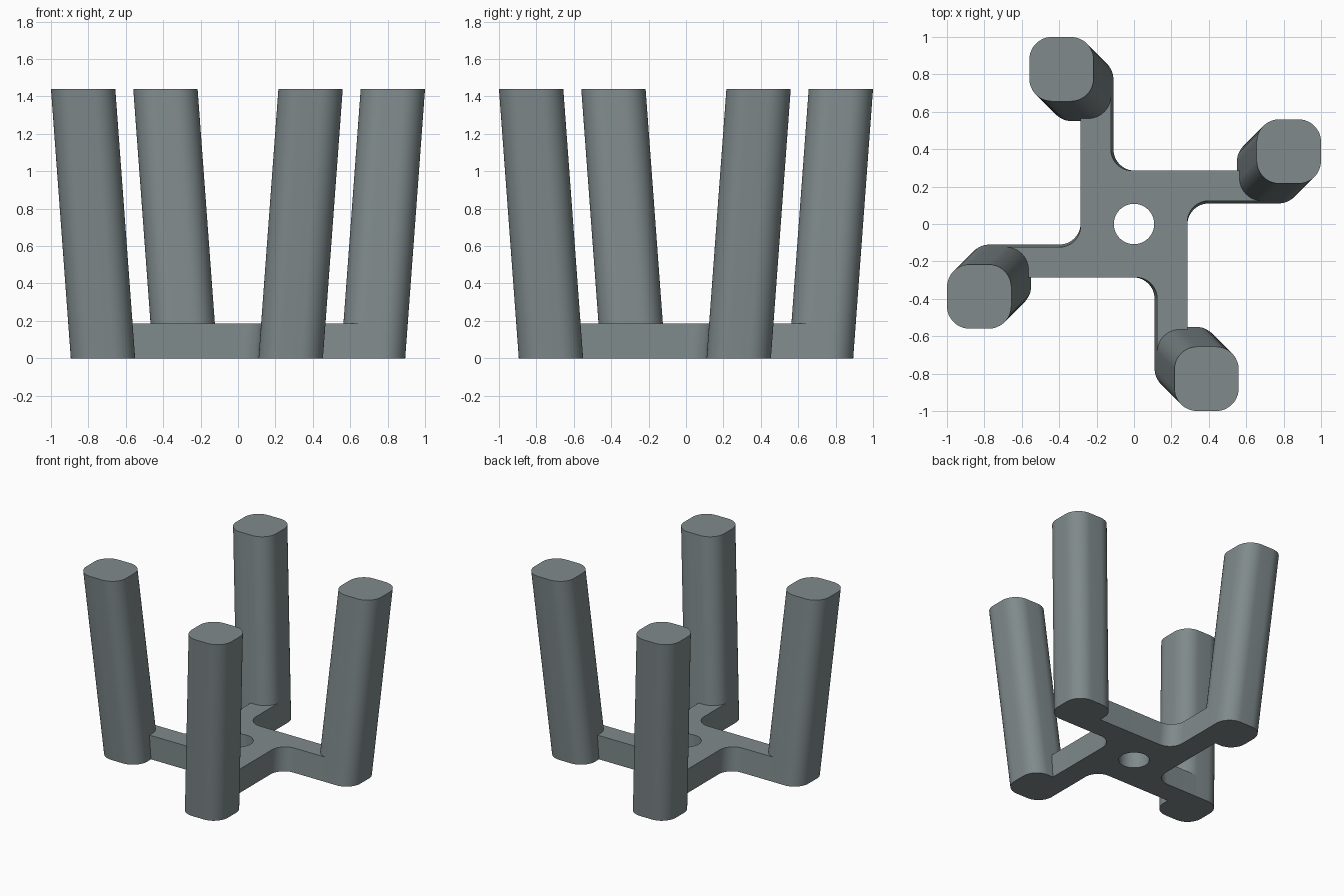
import bpy, bmesh, math
from mathutils import Matrix

if "Cube" in bpy.data.objects:
    bpy.data.objects.remove(bpy.data.objects["Cube"])

HEIGHT, LEAN, BASE_H = 1.44, 0.11, 0.185

grey = bpy.data.materials.new("slate grey")
grey.diffuse_color = (0.215, 0.255, 0.26, 1)
grey.use_nodes = True
grey.node_tree.nodes["Principled BSDF"].inputs["Base Color"].default_value = grey.diffuse_color


def loft(name, bottom, top, height):
    """Closed solid between two matching outlines."""
    bm = bmesh.new()
    lo = [bm.verts.new((x, y, 0)) for x, y in bottom]
    hi = [bm.verts.new((x, y, height)) for x, y in top]
    n = len(lo)
    for i in range(n):
        j = (i + 1) % n
        bm.faces.new((lo[i], lo[j], hi[j], hi[i]))
    bm.faces.new(lo[::-1])
    bm.faces.new(hi)
    bmesh.ops.recalc_face_normals(bm, faces=bm.faces)
    mesh = bpy.data.meshes.new(name)
    bm.to_mesh(mesh)
    bm.free()
    mesh.materials.append(grey)
    ob = bpy.data.objects.new(name, mesh)
    bpy.context.collection.objects.link(ob)
    return ob


def arc(cx, cy, r, a0, a1, n=12):
    return [(cx + r * math.cos(math.radians(a0 + (a1 - a0) * i / n)),
             cy + r * math.sin(math.radians(a0 + (a1 - a0) * i / n))) for i in range(n + 1)]


def select(ob):
    bpy.ops.object.select_all(action='DESELECT')
    ob.select_set(True)
    bpy.context.view_layer.objects.active = ob


def smooth(ob):
    select(ob)
    bpy.ops.object.shade_smooth_by_angle(angle=math.radians(30))


def pinwheel(shift):
    """Four offset arms with one filleted inner corner each."""
    r, side, inner, reach = 0.115, 0.285, 0.11 + shift, 0.70
    quarter = arc(side + r, inner - r, r, 180, 90) + [(reach, inner), (reach, side)]
    pts = []
    for k in range(4):
        c, s = round(math.cos(k * math.pi / 2)), round(math.sin(k * math.pi / 2))
        pts += [(c * x - s * y, s * x + c * y) for x, y in quarter]
    return pts


# Base with central hole
base = loft("base", pinwheel(0), pinwheel(LEAN * BASE_H / HEIGHT), BASE_H)
bpy.ops.mesh.primitive_cylinder_add(vertices=48, radius=0.108, depth=1)
cutter = bpy.context.object
cutter.hide_render = True
cutter.data.materials.append(grey)
cut = base.modifiers.new("hole", 'BOOLEAN')
cut.operation, cut.solver, cut.object = 'DIFFERENCE', 'EXACT', cutter
select(base)
bpy.ops.object.modifier_apply(modifier=cut.name)
bpy.data.objects.remove(cutter)
smooth(base)

# Leaning posts with rounded square section
cx, cy, half, rad = 0.722, 0.282, 0.172, 0.122
section = []
for k, (sx, sy) in enumerate([(1, 1), (-1, 1), (-1, -1), (1, -1)]):
    section += arc(cx + sx * (half - rad), cy + sy * (half - rad), rad, 90 * k, 90 * k + 90)
leaned = [(x + LEAN - 0.004, y + LEAN - 0.004) for x, y in section]
for k, label in enumerate(["right", "back", "left", "front"]):
    post = loft(label + "_post", section, leaned, HEIGHT)
    post.data.transform(Matrix.Rotation(k * math.pi / 2, 4, 'Z'))
    smooth(post)
